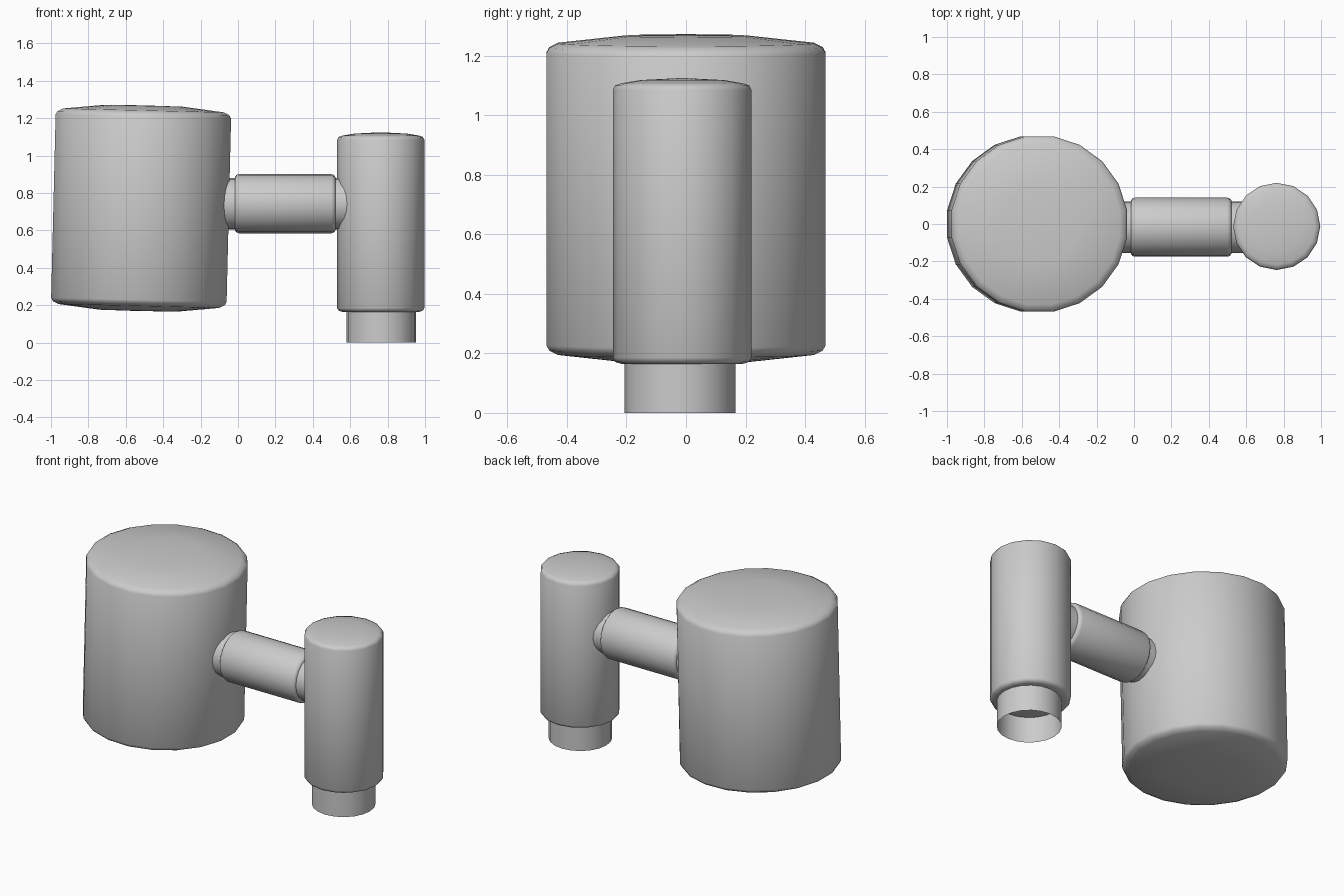
import bpy, bmesh, math
from mathutils import Matrix, Vector

if "Cube" in bpy.data.objects:
    bpy.data.objects.remove(bpy.data.objects["Cube"])


def lathe(name, profile, sides, loc, tilt=0.0, offset=0.0):
    """Revolve (radius, height) points about local z; radius 0 makes a pole."""
    bm = bmesh.new()
    rings = []
    for r, h in profile:
        if r == 0:
            rings.append([bm.verts.new((0, 0, h))] * sides)
        else:
            rings.append([bm.verts.new((r * math.cos(2 * math.pi * (i + offset) / sides),
                                        r * math.sin(2 * math.pi * (i + offset) / sides), h))
                          for i in range(sides)])
    for a, b in zip(rings, rings[1:]):
        for i in range(sides):
            j = (i + 1) % sides
            quad = []
            for v in (a[i], a[j], b[j], b[i]):
                if v not in quad:
                    quad.append(v)
            bm.faces.new(quad)
    bmesh.ops.recalc_face_normals(bm, faces=bm.faces)
    me = bpy.data.meshes.new(name)
    bm.to_mesh(me)
    bm.free()
    ob = bpy.data.objects.new(name, me)
    bpy.context.collection.objects.link(ob)
    ob.matrix_world = Matrix.Translation(Vector(loc)) @ Matrix.Rotation(tilt, 4, 'Y')
    bpy.ops.object.select_all(action='DESELECT')
    ob.select_set(True)
    bpy.context.view_layer.objects.active = ob
    bpy.ops.object.shade_smooth_by_angle(angle=math.radians(55))
    return ob


# Large drum, leaning very slightly, with domed ends
half = [(0.475, 0.49), (0.465, 0.508), (0.435, 0.523), (0.21, 0.548), (0, 0.55)]
lathe("drum", [(r, -h) for r, h in reversed(half)] + half, 20,
      (-0.518, 0, 0.719), math.radians(1.4), 0.5)

# Upright post with domed top
lathe("post", [(0, 0.165), (0.205, 0.165), (0.225, 0.171), (0.233, 0.185),
               (0.233, 1.085), (0.225, 1.1), (0.205, 1.107), (0.14, 1.118), (0, 1.125)],
      16, (0.763, -0.013, 0))

# Open tube under the post
lathe("post_neck", [(0.186, 0), (0.186, 0.18)], 20, (0.766, -0.02, 0))

# Horizontal arm: thin inner rod and thicker rounded sleeve
arm = (0.252, -0.017, 0.743)
lathe("arm_rod", [(0.138, -0.36), (0.138, 0.36)], 20, arm, math.pi / 2)
end = [(0.158, 0.247), (0.154, 0.26), (0.144, 0.268), (0.13, 0.27)]
lathe("arm_sleeve", [(r, -h) for r, h in reversed(end)] + end, 20, arm, math.pi / 2)
